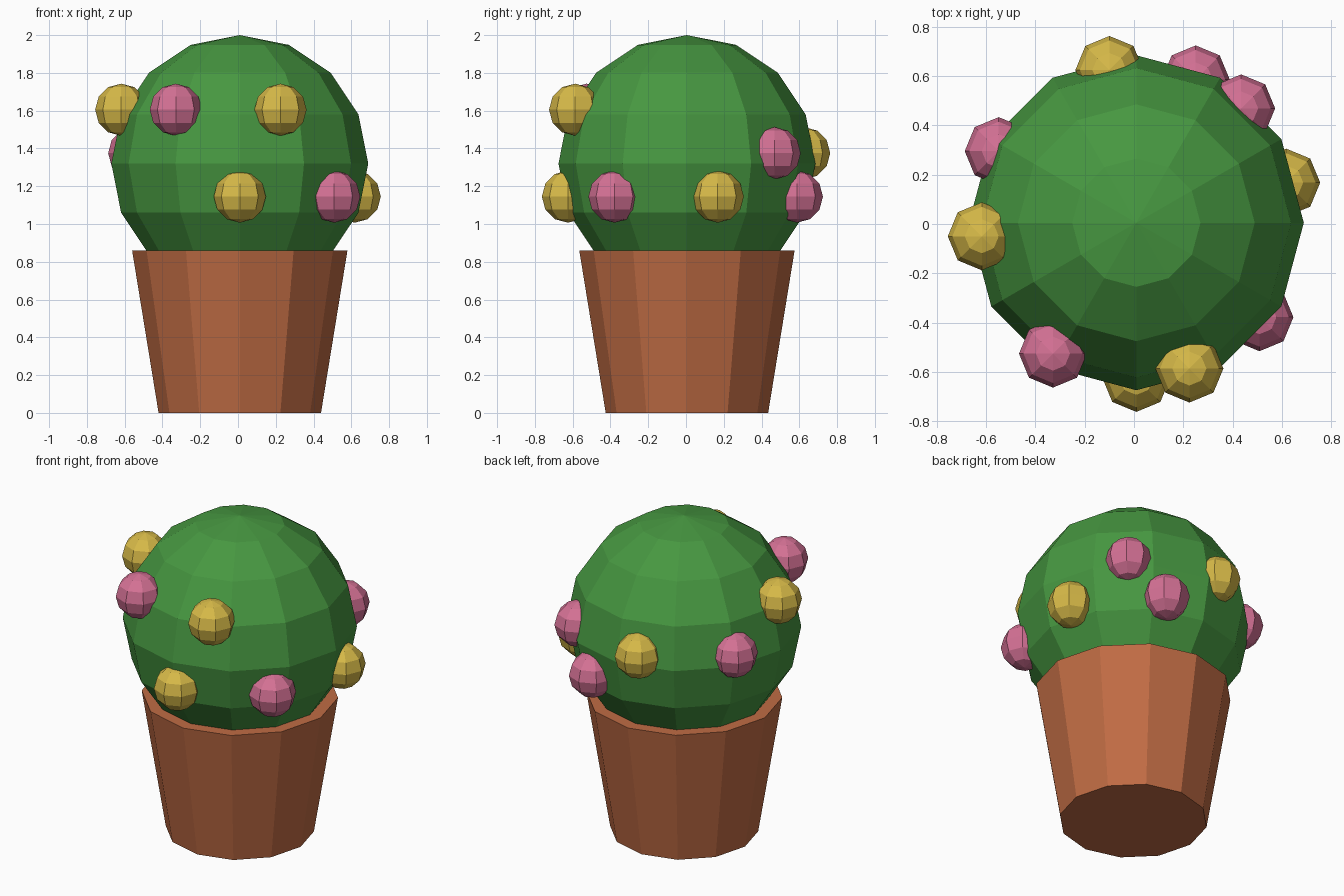
import bpy, math

if "Cube" in bpy.data.objects:
    bpy.data.objects.remove(bpy.data.objects["Cube"])

CX, CY = 0.0095, 0.005   # plant axis
BALL_R, BALL_Z = 0.68, 1.32
POT_H = 0.86


def material(name, rgb):
    m = bpy.data.materials.new(name)
    m.diffuse_color = (*rgb, 1.0)
    m.use_nodes = True
    m.node_tree.nodes["Principled BSDF"].inputs["Base Color"].default_value = m.diffuse_color
    return m


green = material("cactus green", (0.062, 0.31, 0.052))
clay = material("terracotta", (0.53, 0.15, 0.058))
yellow = material("flower yellow", (0.68, 0.49, 0.065))
pink = material("flower pink", (0.66, 0.165, 0.30))


def finish(name, mat):
    ob = bpy.context.object
    ob.name = name
    ob.data.materials.append(mat)
    return ob


def ball(name, loc, radius, segments, rings, mat):
    bpy.ops.mesh.primitive_uv_sphere_add(
        segments=segments, ring_count=rings, radius=radius, location=loc)
    return finish(name, mat)


# Tapered twelve-sided pot, with a corner on the x axis
bpy.ops.mesh.primitive_cone_add(
    vertices=12, radius1=0.43, radius2=0.57, depth=POT_H,
    location=(CX, CY, POT_H / 2))
finish("pot", clay)

# Faceted round cactus body
ball("cactus_body", (CX, CY, BALL_Z), BALL_R, 12, 8, green)

# Blossoms spiral round the body by the golden angle, cycling three heights
for i in range(10):
    a = math.radians(270 + 137.5 * i)
    z = 1.145 + 0.23 * (i % 3)
    loc = (CX + 0.63 * math.cos(a), CY + 0.63 * math.sin(a), z)
    ball(f"blossom_{i + 1}", loc, 0.138, 8, 6, pink if i % 2 else yellow)
